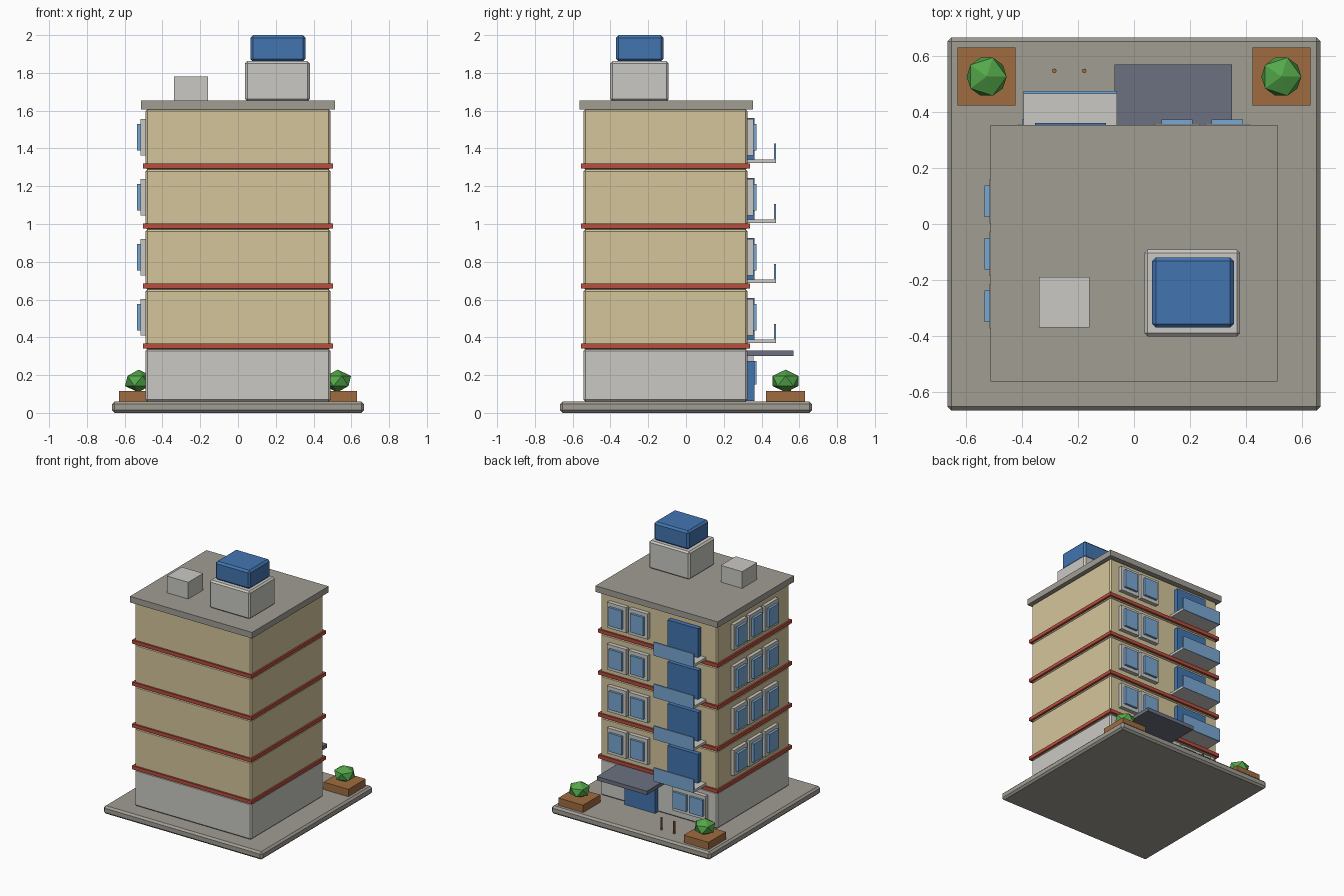
import bpy
import bmesh
import math

if "Cube" in bpy.data.objects:
    bpy.data.objects.remove(bpy.data.objects["Cube"])


def material(name, r, g, b):
    """Flat material from sRGB 0-255 values."""
    lin = [((c / 255 + 0.055) / 1.055) ** 2.4 for c in (r, g, b)]
    m = bpy.data.materials.new(name)
    m.diffuse_color = (*lin, 1)
    m.use_nodes = True
    m.node_tree.nodes["Principled BSDF"].inputs["Base Color"].default_value = m.diffuse_color
    return m


WALL = material("cream wall", 212, 197, 155)
LIGHT = material("light grey", 202, 201, 196)
CONCRETE = material("concrete", 161, 157, 148)
RED = material("red trim", 184, 77, 62)
BLUE = material("deep blue", 66, 117, 176)
GLASS = material("glass blue", 120, 167, 210)
SLATE = material("slate", 108, 113, 128)
WOOD = material("brown wood", 160, 108, 64)
LEAF = material("leaf green", 84, 168, 74)


def finish(name, bm, mat):
    mesh = bpy.data.meshes.new(name)
    bm.to_mesh(mesh)
    bm.free()
    mesh.materials.append(mat)
    ob = bpy.data.objects.new(name, mesh)
    bpy.context.collection.objects.link(ob)
    return ob


def box(name, xs, ys, zs, mat, bevel=0):
    """Box spanning the given (min, max) ranges, optionally chamfered."""
    bm = bmesh.new()
    bmesh.ops.create_cube(bm, size=1)
    for v in bm.verts:
        for i, (lo, hi) in enumerate((xs, ys, zs)):
            v.co[i] = (lo + hi) / 2 + v.co[i] * (hi - lo)
    ob = finish(name, bm, mat)
    if bevel:
        mod = ob.modifiers.new("chamfer", 'BEVEL')
        mod.width = bevel
        mod.segments = 1
    return ob


BACK, LEFT = 0.326, -0.49   # wall planes that carry windows


def back_window(x, z, h=0.14, frame_w=0.16):
    """Window on the back wall, centred at x and z."""
    f, g = frame_w / 2, 0.056
    box("back_window_frame", (x - f, x + f), (BACK - 0.01, 0.357),
        (z - h / 2 - 0.027, z + h / 2 + 0.027), LIGHT)
    box("back_window_glass", (x - g, x + g), (0.345, 0.374),
        (z - h / 2, z + h / 2), GLASS)


def left_window(y, z):
    """Window on the left wall, centred at y and z."""
    box("left_window_frame", (-0.516, LEFT + 0.01), (y - 0.08, y + 0.08),
        (z - 0.097, z + 0.097), LIGHT)
    box("left_window_glass", (-0.535, -0.505), (y - 0.056, y + 0.056),
        (z - 0.07, z + 0.07), GLASS)


# Ground slab and ground floor
box("ground_slab", (-0.667, 0.667), (-0.667, 0.667), (0, 0.06), CONCRETE, 0.014)
box("ground_floor", (LEFT, 0.49), (-0.543, BACK), (0.06, 0.338), LIGHT, 0.01)

# Four repeated storeys with trim, windows and a balcony
for i in range(4):
    z = 0.335 + 0.318 * i
    box("storey", (LEFT, 0.49), (-0.543, BACK), (z, z + 0.318), WALL, 0.01)
    box("trim_band", (-0.502, 0.502), (-0.556, 0.339), (z + 0.006, z + 0.032), RED)
    for x in (0.154, 0.334):
        back_window(x, z + 0.171)
    for y in (0.081, -0.106, -0.294):
        left_window(y, z + 0.171)
    box("balcony_door", (-0.355, -0.1), (BACK - 0.01, 0.362),
        (z + 0.052, z + 0.272), BLUE)
    box("balcony_slab", (-0.396, -0.06), (BACK - 0.01, 0.474),
        (z + 0.034, z + 0.053), LIGHT)
    box("balcony_rail", (-0.396, -0.06), (0.465, 0.476),
        (z + 0.034, z + 0.136), GLASS)

# Entrance: door, canopy, ground-floor windows
box("entrance_door", (0.005, 0.265), (BACK - 0.01, 0.362), (0.062, 0.275), BLUE)
box("entrance_canopy", (-0.07, 0.35), (BACK - 0.01, 0.57), (0.302, 0.331), SLATE)
for x in (-0.205, -0.344):
    back_window(x, 0.212, 0.125, 0.137)

# Roof, service block, water tank and vent
box("roof", (-0.513, 0.513), (-0.564, 0.354), (1.607, 1.653), CONCRETE)
box("service_block", (0.037, 0.38), (-0.402, -0.092), (1.65, 1.862), LIGHT, 0.012)
box("water_tank", (0.065, 0.357), (-0.371, -0.119), (1.86, 2.0), BLUE, 0.014)
box("roof_vent", (-0.339, -0.159), (-0.37, -0.19), (1.65, 1.78), LIGHT)

# Planters with low-poly bushes in the back corners
for s in (-1, 1):
    cx, cy = s * 0.527, 0.527
    box("planter", (cx - 0.104, cx + 0.104), (cy - 0.104, cy + 0.104),
        (0.058, 0.116), WOOD)
    bm = bmesh.new()
    bmesh.ops.create_icosphere(bm, subdivisions=1, radius=0.08)
    bmesh.ops.scale(bm, vec=(1, 1, 0.75), verts=bm.verts)
    bush = finish("bush", bm, LEAF)
    bush.location = (cx, cy, 0.169)

# Two small posts by the entrance path
for x in (-0.285, -0.178):
    bm = bmesh.new()
    bmesh.ops.create_cone(bm, cap_ends=True, segments=8, radius1=0.008,
                          radius2=0.008, depth=0.095)
    post = finish("path_post", bm, WOOD)
    post.location = (x, 0.548, 0.105)
